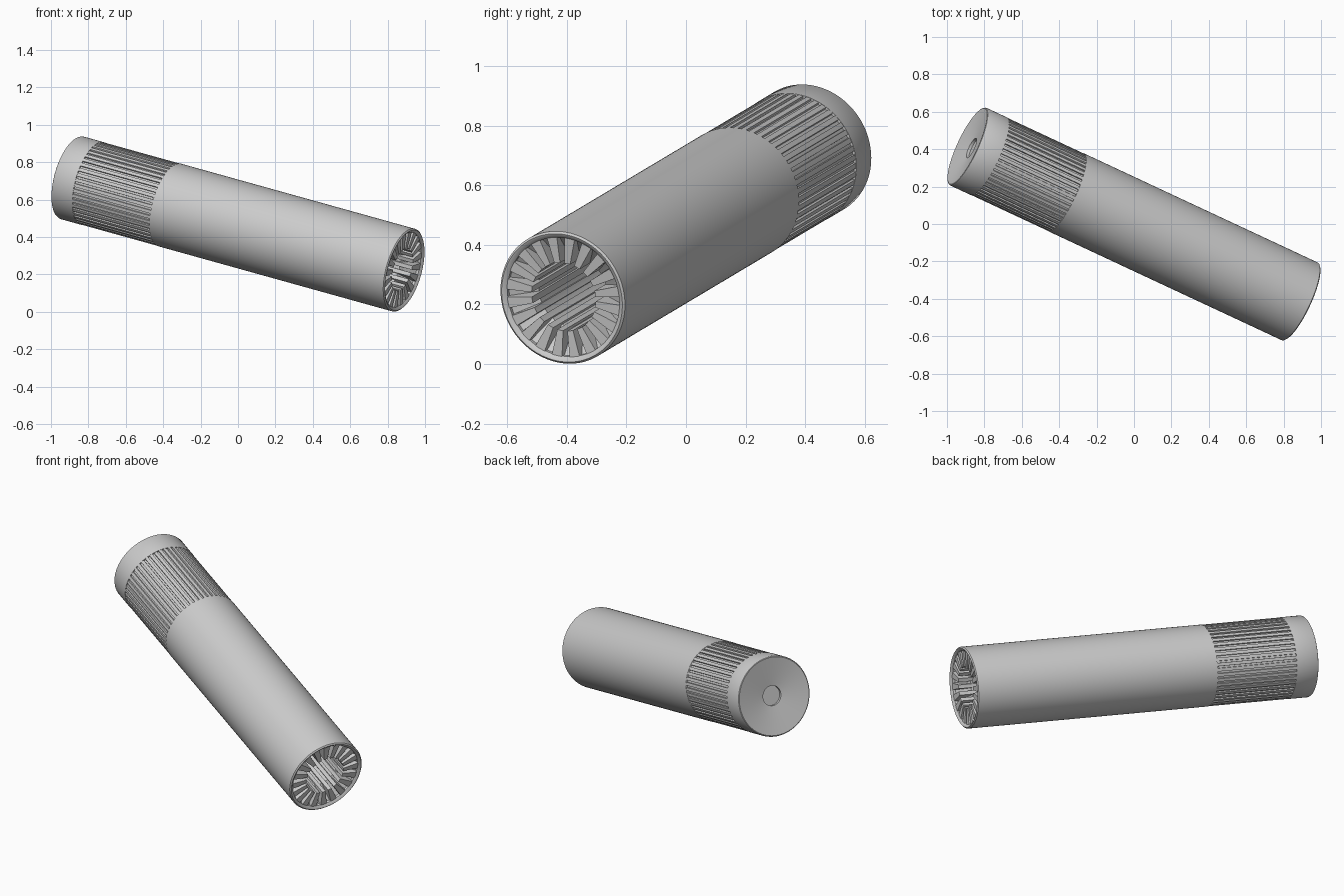
import bpy, bmesh, math
from mathutils import Vector, Matrix

if "Cube" in bpy.data.objects:
    bpy.data.objects.remove(bpy.data.objects["Cube"])

FRONT = Vector((0.891, -0.416, 0.222))    # centre of the open end
BACK = Vector((-0.891, 0.416, 0.718))     # centre of the capped end
AXIS = FRONT - BACK
L = AXIS.length
PLACE = Matrix.Translation(FRONT) @ AXIS.to_track_quat('Z', 'Y').to_matrix().to_4x4()
R = 0.229


def round_steps(n):
    return [(2 * math.pi * i / n, 1) for i in range(n)]


def tooth_steps(n, share, sub):
    """Angles with state 1 on a tooth and 0 in a gap, near-vertical sides."""
    out, pitch = [], 2 * math.pi / n
    for i in range(n):
        for state, a, b in ((1, 0.0, share - 0.03), (0, share, 0.97)):
            out += [((i + a + (b - a) * k / sub) * pitch, state) for k in range(sub + 1)]
    return out


def loft(name, steps, rings, close_end=False):
    """Each ring is (tooth radius, tooth depth, gap radius, gap depth)."""
    bm = bmesh.new()
    loops = []
    for ring in rings:
        tr, td, gr, gd = ring if len(ring) == 4 else ring * 2
        loop = []
        for a, s in steps:
            r, t = (tr, td) if s else (gr, gd)
            loop.append(bm.verts.new((r * math.cos(a), r * math.sin(a), -t)))
        loops.append(loop)
    n = len(steps)
    for p, q in zip(loops, loops[1:]):
        for i in range(n):
            j = (i + 1) % n
            bm.faces.new((p[i], q[i], q[j], p[j]))
    if close_end:
        bm.faces.new(loops[-1][::-1])
    mesh = bpy.data.meshes.new(name)
    bm.to_mesh(mesh)
    bm.free()
    ob = bpy.data.objects.new(name, mesh)
    bpy.context.collection.objects.link(ob)
    ob.matrix_world = PLACE
    bpy.ops.object.select_all(action='DESELECT')
    ob.select_set(True)
    bpy.context.view_layer.objects.active = ob
    bpy.ops.object.shade_smooth_by_angle(angle=math.radians(30))
    return ob


KNURL_START, KNURL_END = L - 0.60, L - 0.13

# Plain tube with thin rim
loft("tube_body", round_steps(128), [
    (0.206, 0.03), (0.206, 0.012), (0.216, 0.002), (0.222, 0.0),
    (R, 0.006), (R, KNURL_START), (R - 0.012, KNURL_START)])

# Radial fins around the opening, continuing as ribs down the bore
loft("finned_bore", tooth_steps(20, 0.6, 3), [
    (0.120, 1.30, 0.128, 1.30), (0.118, 0.014, 0.126, 0.09),
    (0.207, 0.010, 0.207, 0.025)][::-1], True)

# Lengthwise grooved grip
loft("grooved_grip", tooth_steps(48, 0.62, 2), [
    (R - 0.001, KNURL_START, R - 0.009, KNURL_START),
    (R - 0.001, KNURL_END, R - 0.009, KNURL_END)])

# End cap with dished face and small centre recess
loft("end_cap", round_steps(128), [
    (R - 0.012, KNURL_END), (R, KNURL_END), (R, L - 0.008), (R - 0.003, L - 0.002),
    (R - 0.007, L), (0.057, L - 0.025), (0.057, L - 0.04)], True)
